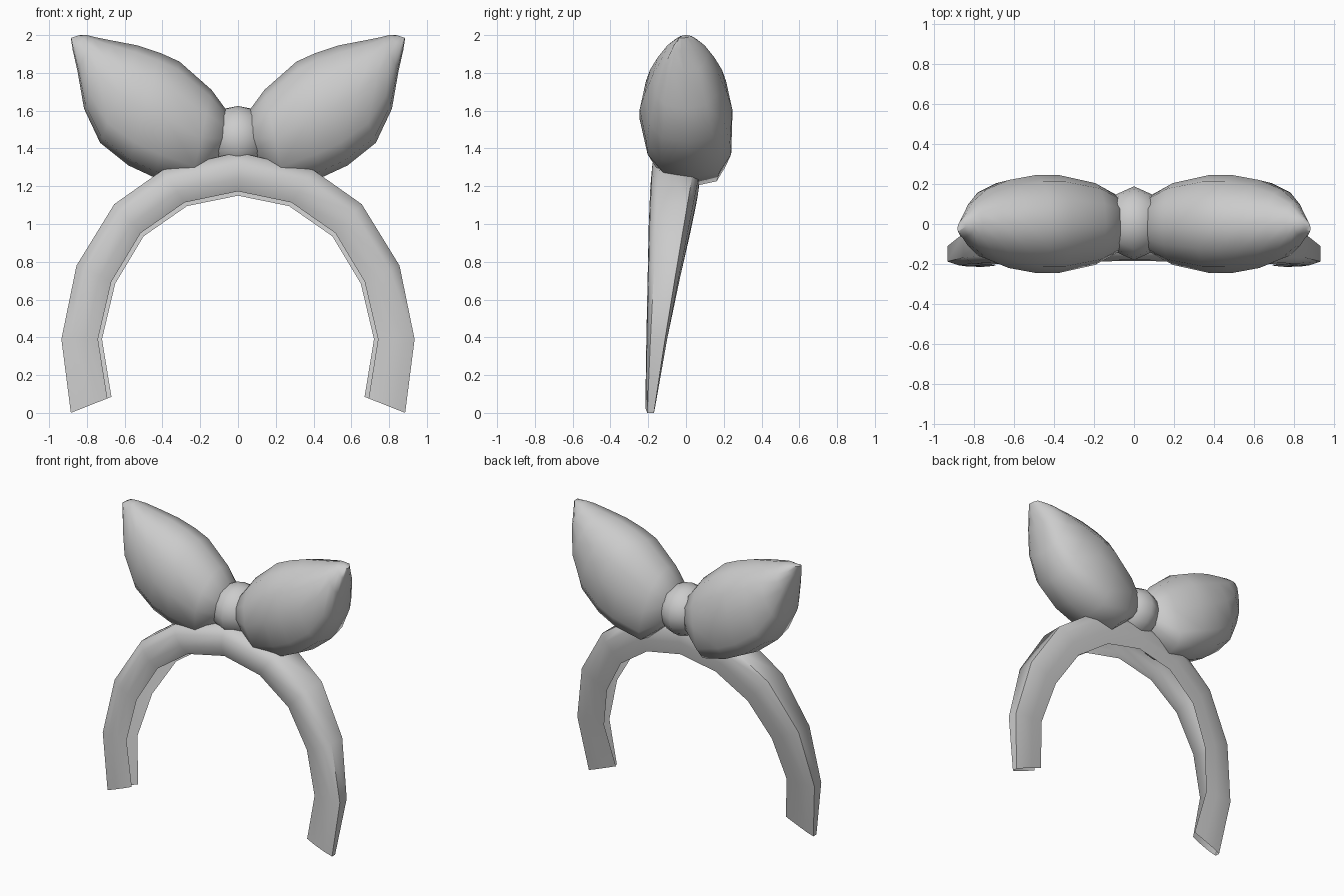
import bpy, bmesh, math

if "Cube" in bpy.data.objects:
    bpy.data.objects.remove(bpy.data.objects["Cube"])


def loft(name, rings, angle, closed=True):
    """Skin through a list of equally sized point rings (or open strips)."""
    bm = bmesh.new()
    loops = [[bm.verts.new(p) for p in ring] for ring in rings]
    n = len(loops[0])
    for a, b in zip(loops, loops[1:]):
        for i in range(n if closed else n - 1):
            j = (i + 1) % n
            bm.faces.new((a[i], a[j], b[j], b[i]))
    if closed:
        bm.faces.new(loops[0])
        bm.faces.new(loops[-1])
        bmesh.ops.recalc_face_normals(bm, faces=bm.faces)
    mesh = bpy.data.meshes.new(name)
    bm.to_mesh(mesh)
    bm.free()
    obj = bpy.data.objects.new(name, mesh)
    bpy.context.collection.objects.link(obj)
    smooth(obj, angle)
    return obj


def smooth(obj, angle):
    bpy.ops.object.select_all(action='DESELECT')
    obj.select_set(True)
    bpy.context.view_layer.objects.active = obj
    bpy.ops.object.shade_smooth_by_angle(angle=math.radians(angle))


# Headband: inner x, inner z, outer x, outer z, front y, back y
half = [
    (0.67, 0.085, 0.885, 0.0, -0.215, -0.165),
    (0.72, 0.39, 0.935, 0.39, -0.21, -0.10),
    (0.65, 0.685, 0.855, 0.78, -0.203, -0.03),
    (0.50, 0.935, 0.655, 1.105, -0.197, 0.03),
    (0.27, 1.095, 0.40, 1.285, -0.19, 0.065),
    (0.0, 1.15, 0.0, 1.38, -0.185, 0.075),
]
stations = half + [(-a, b, -c, d, e, f) for a, b, c, d, e, f in half[-2::-1]]
# Open channel section: front-to-back fraction, inner-to-outer fraction
section = [(0.12, 0.1), (0, 0.4), (0.03, 0.75), (0.2, 1.0),
           (0.9, 1.0), (1, 0.75), (1, 0.4), (0.95, 0)]
loft("headband", [[(a + (c - a) * r, e + (f - e) * u, b + (d - b) * r)
                   for u, r in reversed(section)]
                  for a, b, c, d, e, f in stations], 65, closed=False)

# Bow lobes: upper x, upper z, lower x, lower z, half depth, lower-edge y shift
lobe = [
    (0.03, 1.56, 0.09, 1.34, 0.13, 0.02),
    (0.14, 1.71, 0.25, 1.20, 0.205, 0.04),
    (0.31, 1.86, 0.44, 1.245, 0.245, 0.03),
    (0.41, 1.905, 0.58, 1.31, 0.245, 0.02),
    (0.53, 1.945, 0.73, 1.43, 0.22, 0.01),
    (0.66, 1.97, 0.815, 1.61, 0.175, 0.0),
    (0.76, 1.99, 0.85, 1.81, 0.115, -0.01),
    (0.80, 2.0, 0.875, 1.92, 0.06, -0.025),
    (0.84, 2.0, 0.885, 1.985, 0.025, -0.025),
]
SIDES = 12
for side, name in ((1, "bow_lobe_right"), (-1, "bow_lobe_left")):
    rings = []
    for ux, uz, lx, lz, depth, shift in lobe:
        ring = []
        for k in range(SIDES):
            t = 2 * math.pi * k / SIDES
            c, s = math.cos(t), math.sin(t)
            if c < -0.01:  # fuller underside
                c = -abs(c) ** 0.75
                s = math.copysign(abs(s) ** 0.7, s)  if abs(s) > 1e-6 else 0
            ring.append((side * ((ux + lx) / 2 + (ux - lx) / 2 * c),
                         depth * s + shift * max(0, -c),
                         (uz + lz) / 2 + (uz - lz) / 2 * c))
        rings.append(ring)
    loft(name, rings, 60)

# Bow knot
bpy.ops.mesh.primitive_uv_sphere_add(segments=8, ring_count=8, radius=1,
                                     location=(0, 0.004, 1.45))
knot = bpy.context.object
knot.name = "bow_knot"
knot.scale = (0.17, 0.185, 0.175)
bpy.ops.object.transform_apply(location=False, rotation=False, scale=True)
smooth(knot, 60)
